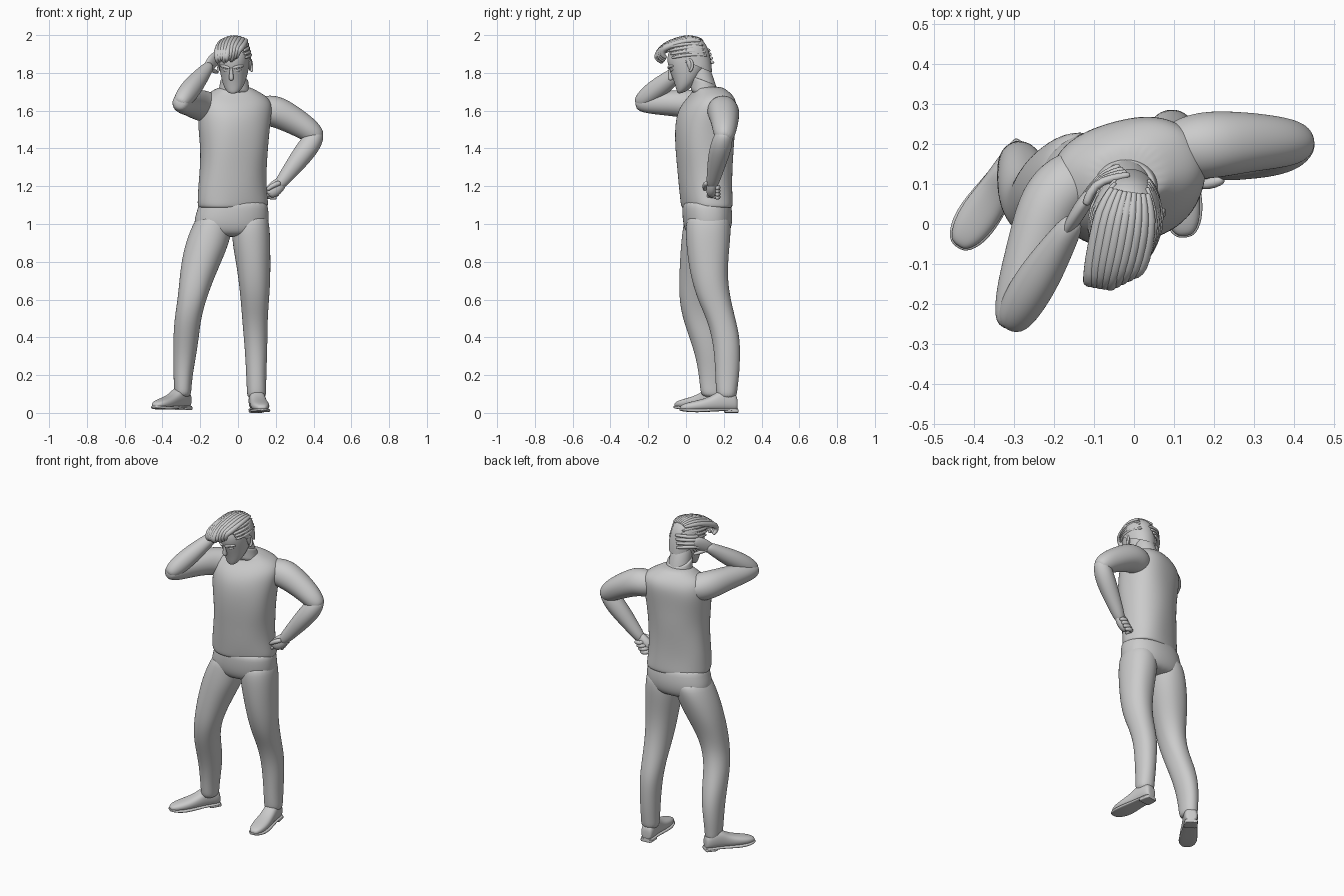
import bpy, bmesh, math
from mathutils import Vector as V, Matrix


def skin(name, rings, n=20, p=2.0, M=None, sub=2, wob=0.0):
    """Loft closed rings (centre, u, v) into a capped smooth surface."""
    bm = bmesh.new()
    loops = []
    for k, (c, u, v) in enumerate(rings):
        loop = []
        for i in range(n):
            a = 2 * math.pi * i / n
            ca, sa = math.cos(a), math.sin(a)
            x = math.copysign(abs(ca) ** (2 / p), ca)
            y = math.copysign(abs(sa) ** (2 / p), sa)
            s = 1 + wob * math.sin(3 * a + 1.9 * k) + wob * math.sin(5 * a - 1.3 * k)
            q = V(c) + (V(u) * x + V(v) * y) * s
            loop.append(bm.verts.new(M @ q if M else q))
        loops.append(loop)
    for A, B in zip(loops, loops[1:]):
        for i in range(n):
            bm.faces.new((A[i], A[(i + 1) % n], B[(i + 1) % n], B[i]))
    bm.faces.new(loops[0][::-1])
    bm.faces.new(loops[-1])
    bmesh.ops.recalc_face_normals(bm, faces=bm.faces)
    me = bpy.data.meshes.new(name)
    bm.to_mesh(me)
    bm.free()
    ob = bpy.data.objects.new(name, me)
    bpy.context.collection.objects.link(ob)
    for f in me.polygons:
        f.use_smooth = True
    if sub:
        m = ob.modifiers.new("smooth", 'SUBSURF')
        m.levels = m.render_levels = sub
    return ob


def tube(name, pts, ref=(0, 0, 1), n=12, M=None, sub=2, flat=1.0, wob=0.0):
    """Rounded limb through points (x, y, z, radius); flat squashes it."""
    P = [V(q[:3]) for q in pts]
    rings = []
    for i, q in enumerate(pts):
        t = (P[min(i + 1, len(P) - 1)] - P[max(i - 1, 0)]).normalized()
        u = t.cross(V(ref)).normalized()
        w = u.cross(t)
        r = q[3]
        ring = (P[i], u * r, w * r * flat)
        if i == 0:
            rings.append((P[i] - t * r * .7, u * r * .6, w * r * flat * .6))
        rings.append(ring)
        if i == len(pts) - 1:
            rings.append((P[i] + t * r * .7, u * r * .6, w * r * flat * .6))
    return skin(name, rings, n, 2, M, sub, wob)


def stack(name, rows, yaw=0, p=2.3, wob=0.0, M=None):
    """Horizontal rings from rows (z, x centre, y centre, half width, half depth)."""
    c, s = math.cos(math.radians(yaw)), math.sin(math.radians(yaw))
    return skin(name, [((x, y, z), (a * c, a * s, 0), (-b * s, b * c, 0))
                       for z, x, y, a, b in rows], 24, p, M, 2, wob)


def boxes(rows):
    """Turn rows (z, x0, x1, y0, y1) into stack rows."""
    return [(z, (x0 + x1) / 2, (y0 + y1) / 2, (x1 - x0) / 2, (y1 - y0) / 2)
            for z, x0, x1, y0, y1 in rows]


# Sleeveless top
stack("vest", [
    (1.085, -.028, .112, .165, .11), (1.085, -.028, .112, .19, .127), (1.12, -.028, .108, .19, .13),
    (1.2, -.03, .102, .183, .134), (1.3, -.025, .1, .178, .141), (1.4, -.02, .098, .18, .15),
    (1.5, -.02, .1, .19, .154), (1.58, -.018, .11, .197, .152), (1.635, -.015, .123, .197, .138),
    (1.675, -.015, .133, .175, .112), (1.705, -.017, .13, .12, .088), (1.73, -.018, .115, .075, .072)],
    yaw=16, p=2.3, wob=.007)

# Trousers
stack("hips", boxes([
    (.93, -.16, .08, .03, .2), (.96, -.23, .155, -.005, .235), (1.02, -.235, .165, -.018, .247),
    (1.08, -.215, .163, -.02, .243), (1.14, -.2, .15, -.015, .23)]), yaw=5)
stack("right_leg", boxes([
    (1.06, -.2, -.02, .0, .22), (1.0, -.24, -.025, -.015, .235), (.9, -.278, -.045, -.027, .215),
    (.8, -.3, -.088, -.032, .185), (.7, -.312, -.132, -.037, .15), (.6, -.32, -.168, -.037, .132),
    (.5, -.336, -.195, -.018, .15), (.4, -.343, -.207, .018, .185), (.3, -.343, -.222, .05, .208),
    (.2, -.342, -.24, .068, .208), (.12, -.338, -.247, .075, .2), (.08, -.335, -.25, .085, .2)]),
    p=2.15, wob=.006)
stack("left_leg", boxes([
    (1.06, -.01, .15, .02, .22), (1.0, -.035, .168, -.005, .24), (.9, -.03, .172, .0, .233),
    (.8, -.012, .172, .012, .224), (.7, .002, .171, .03, .222), (.6, .014, .165, .06, .236),
    (.5, .022, .158, .108, .262), (.4, .03, .156, .138, .286), (.3, .038, .154, .15, .287),
    (.2, .043, .15, .155, .282), (.12, .047, .15, .158, .272), (.07, .048, .148, .165, .266)]),
    p=2.15, wob=.006)


# Shoes with sole and heel
def shoe(side, heel, toe, lift):
    h, t = V((*heel, lift)), V((*toe, lift))
    d = t - h
    w = V((d.y, -d.x, 0)).normalized()

    def body(name, rows, p):
        skin(name, [(h + d * k + V((0, 0, (lo + hi) / 2)), w * a, V((0, 0, (hi - lo) / 2)))
                    for k, a, lo, hi in rows], 16, p)
    body(side + "_shoe", [
        (0, .022, .02, .07), (.02, .036, .01, .1), (.14, .043, .01, .125), (.3, .044, .01, .125),
        (.45, .045, .01, .09), (.65, .051, .01, .07), (.84, .046, .01, .058),
        (.96, .03, .012, .046), (1, .014, .016, .035)], 2.5)
    body(side + "_sole", [
        (-.01, .028, .012, .025), (.03, .042, .01, .025), (.3, .04, .01, .025), (.65, .056, .002, .022),
        (.85, .051, .004, .022), (.97, .034, .009, .024), (1.015, .015, .012, .024)], 4)
    body(side + "_heel", [
        (-.01, .03, 0, .02), (0, .038, 0, .02), (.2, .041, 0, .02), (.23, .041, 0, .02)], 5)


shoe("right", (-.268, .195), (-.44, -.055), .014)
shoe("left", (.092, .272), (.128, -.03), 0)

# Arms: upper arm and forearm meet at the elbow
tube("right_upper_arm", [(-.15, .11, 1.615, .085), (-.212, .055, 1.632, .084), (-.25, -.06, 1.64, .07),
                         (-.282, -.16, 1.64, .062), (-.302, -.232, 1.64, .051)], n=16, wob=.01)
tube("right_forearm", [(-.298, -.232, 1.65, .048), (-.27, -.185, 1.69, .056), (-.23, -.12, 1.74, .054),
                       (-.19, -.055, 1.79, .042), (-.158, -.005, 1.83, .032)], n=16, wob=.01)
tube("left_upper_arm", [(.12, .19, 1.6, .08), (.195, .198, 1.602, .088), (.29, .205, 1.552, .076),
                        (.365, .205, 1.505, .066), (.408, .203, 1.47, .055)], n=16, wob=.01)
tube("left_forearm", [(.41, .2, 1.467, .05), (.378, .186, 1.415, .059), (.325, .168, 1.345, .054),
                      (.275, .154, 1.28, .044), (.225, .14, 1.215, .034)], n=16, wob=.01)

# Hand resting on the head
tube("right_palm", [(-.165, -.015, 1.82, .03), (-.145, .02, 1.85, .04), (-.118, .062, 1.878, .04)],
     ref=(-.8, .6, 0), flat=.5)
for i in range(4):
    z = 1.85 + .021 * i
    tube(f"right_finger_{i}", [(-.13 + .004 * i, .055, z, .0125), (-.1, .1, z + .008, .012),
                               (-.07 + .006 * i, .128 - .004 * i, z + .008, .011),
                               (-.04 + .008 * i, .143 - .007 * i, z + .006, .009)], n=8, sub=1)
tube("right_thumb", [(-.155, .01, 1.825, .015), (-.13, .04, 1.81, .013), (-.11, .07, 1.805, .01)], n=8, sub=1)

# Fist on the hip
tube("left_palm", [(.23, .142, 1.222, .034), (.205, .138, 1.195, .042), (.178, .135, 1.172, .04)],
     ref=(0, 1, 0), flat=.75)
for i in range(4):
    x, z = .165 + .013 * i, 1.14 + .017 * i
    tube(f"left_finger_{i}", [(x + .03, .165, z, .014), (x, .178, z + .004, .014),
                              (x - .018, .15, z + .008, .013), (x - .01, .118, z + .01, .012)], n=8, sub=1)
tube("left_thumb", [(.215, .11, 1.215, .016), (.185, .098, 1.205, .015), (.16, .1, 1.185, .012)], n=8, sub=1)

# Neck and collar
tube("neck", [(-.02, .11, 1.64, .07), (-.02, .095, 1.73, .066), (-.022, .06, 1.83, .062)], ref=(0, 1, 0), n=16)
skin("collar", [((-.02, y, z), (r, 0, 0), (0, r * .92, -.025))
                for y, z, r in [(.108, 1.665, .09), (.1, 1.7, .083), (.095, 1.735, .078),
                                (.09, 1.76, .076), (.09, 1.762, .066)]], 20)

# Head, tilted down and turned slightly
H = (Matrix.Translation((-.02, .015, 1.85)) @ Matrix.Rotation(math.radians(-9), 4, 'Z')
     @ Matrix.Rotation(math.radians(20), 4, 'X'))
stack("head", [
    (-.134, 0, -.085, .02, .018), (-.127, 0, -.075, .036, .036), (-.105, 0, -.05, .054, .06),
    (-.075, 0, -.028, .066, .08), (-.04, 0, -.008, .075, .1), (0, 0, .0, .081, .109),
    (.05, 0, .005, .084, .112), (.09, 0, .01, .073, .096), (.117, 0, .012, .05, .066),
    (.13, 0, .012, .02, .03)], M=H, p=2.1)
tube("nose", [(0, -.106, .008, .008), (0, -.114, -.02, .011), (0, -.119, -.042, .015)], ref=(1, 0, 0), n=10, M=H)
for i, z in enumerate((-.071, -.083)):
    tube(("upper_lip", "lower_lip")[i], [(-.022, -.088, z, .004), (0, -.106, z, .008), (.022, -.088, z, .004)],
         n=8, M=H, sub=1)
for side, s in (("right", -1), ("left", 1)):
    tube(side + "_brow", [(s * .012, -.108, .014, .008), (s * .036, -.1, .02, .009), (s * .06, -.078, .014, .007)],
         n=8, M=H, sub=1)
    tube(side + "_eye", [(s * .022, -.098, -.004, .007), (s * .034, -.095, -.003, .01), (s * .048, -.084, -.004, .006)],
         n=8, M=H, sub=1)
    rim = [(s * (.08 + .01 * math.sin(a / 2)), .012 + .02 * math.sin(a) + .006 * math.cos(a),
            -.012 + .032 * math.cos(a), .008) for a in (-.8, 0, .8, 1.6, 2.4, 3.1)]
    tube(side + "_ear_rim", rim, ref=(1, 0, 0), n=8, M=H)
    tube(side + "_ear", [(s * .079, .012, -.038, .01), (s * .081, .016, -.012, .018), (s * .082, .018, .01, .016)],
         ref=(1, 0, 0), n=10, M=H, flat=.5)

# Hair cap with the face side cut away
cap = stack("hair_cap", [
    (-.09, 0, .03, .066, .07), (-.04, 0, .008, .084, .106), (0, 0, .008, .088, .112), (.05, 0, .008, .091, .117),
    (.095, 0, .008, .081, .104), (.126, 0, .008, .056, .074), (.142, 0, .008, .02, .03)], p=2.1)
cap.matrix_world = H
bm = bmesh.new()
bm.from_mesh(cap.data)
cut = V((0, -.72, -.7)).normalized()
bmesh.ops.bisect_plane(bm, geom=bm.verts[:] + bm.edges[:] + bm.faces[:], dist=1e-5,
                       plane_co=(0, .005, .012), plane_no=cut, clear_outer=True)
bm.to_mesh(cap.data)
bm.free()

# Swept locks that roll over into the quiff
for i in range(9):
    x = -.068 + .0165 * i
    d = 1 - (x / .085) ** 2
    q = 1 - .07 * max(0, i - 4)
    tube(f"top_lock_{i}", [
        (x * .7, .1, .085 + .015 * d, .01), (x, .05, .098 + .036 * d, .014), (x, -.02, .105 + .034 * d, .017),
        (x * .95 - .004, -.085, .105 + .03 * d, .019), (x * .8 - .01, -.138 * q, .112, .02),
        (x * .75 - .014, -.158 * q, .085, .017), (x * .7 - .016, -.142 * q, .06 + .006 * (i % 3), .011)],
        ref=(1, 0, 0), n=8, M=H, sub=1)
for s in (-1, 1):
    for i in range(4):
        z = .035 + .02 * i
        tube(f"side_lock_{s}_{i}", [(s * (.074 - .003 * i), -.06, z + .02, .008), (s * (.09 - .004 * i), 0, z + .01, .01),
                                    (s * (.08 - .004 * i), .06, z - .005, .01), (s * .042, .108, z - .03, .007)],
             n=8, M=H, sub=1)
